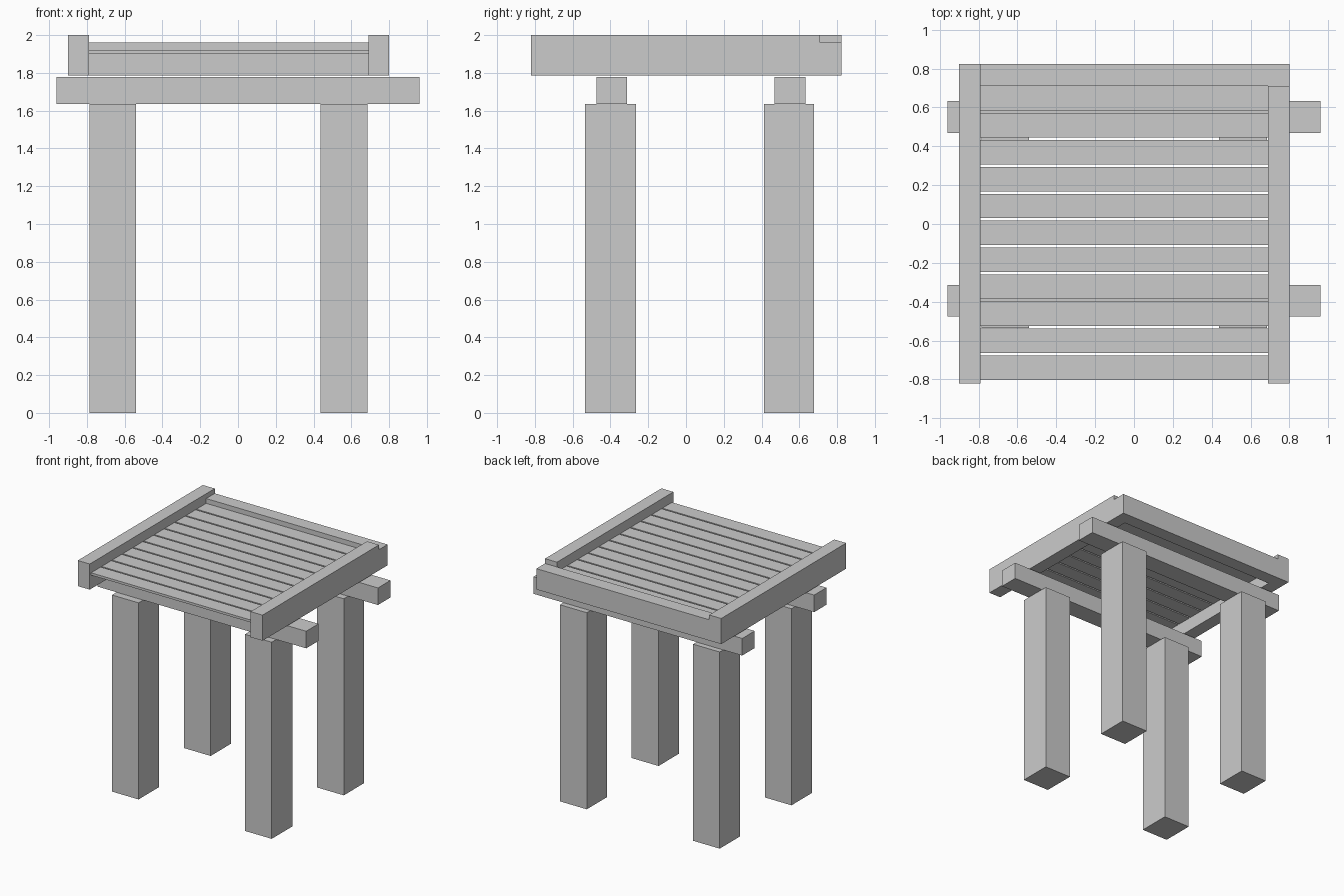
import bpy, bmesh

if "Cube" in bpy.data.objects:
    bpy.data.objects.remove(bpy.data.objects["Cube"])


def box(name, x, y, z):
    """Axis-aligned board spanning the given (min, max) ranges."""
    bm = bmesh.new()
    bmesh.ops.create_cube(bm, size=1)
    for v in bm.verts:
        v.co = [r[0] if c < 0 else r[1] for c, r in zip(v.co, (x, y, z))]
    mesh = bpy.data.meshes.new(name)
    bm.to_mesh(mesh)
    bm.free()
    obj = bpy.data.objects.new(name, mesh)
    bpy.context.collection.objects.link(obj)
    return obj


# Four square legs
for depth, y in (("front", (-0.535, -0.265)), ("back", (0.412, 0.678))):
    for side, x in (("left", (-0.785, -0.54)), ("right", (0.438, 0.685))):
        box(f"{depth}_{side}_leg", x, y, (0, 1.635))

# Cross beams resting on the legs
box("front_beam", (-0.96, 0.96), (-0.475, -0.313), (1.635, 1.777))
box("back_beam", (-0.96, 0.96), (0.468, 0.632), (1.635, 1.777))

# Frame rails: long left rail, shorter right rail, lower back board
box("left_rail", (-0.90, -0.79), (-0.82, 0.823), (1.787, 2.0))
box("right_rail", (0.69, 0.80), (-0.82, 0.71), (1.787, 2.0))
box("back_board", (-0.79, 0.80), (0.71, 0.823), (1.787, 1.96))

# Thin slats between the rails
for i in range(11):
    y0 = -0.802 + i * 0.1386
    box(f"slat_{i + 1}", (-0.79, 0.69), (y0, y0 + 0.126), (1.90, 1.92))
